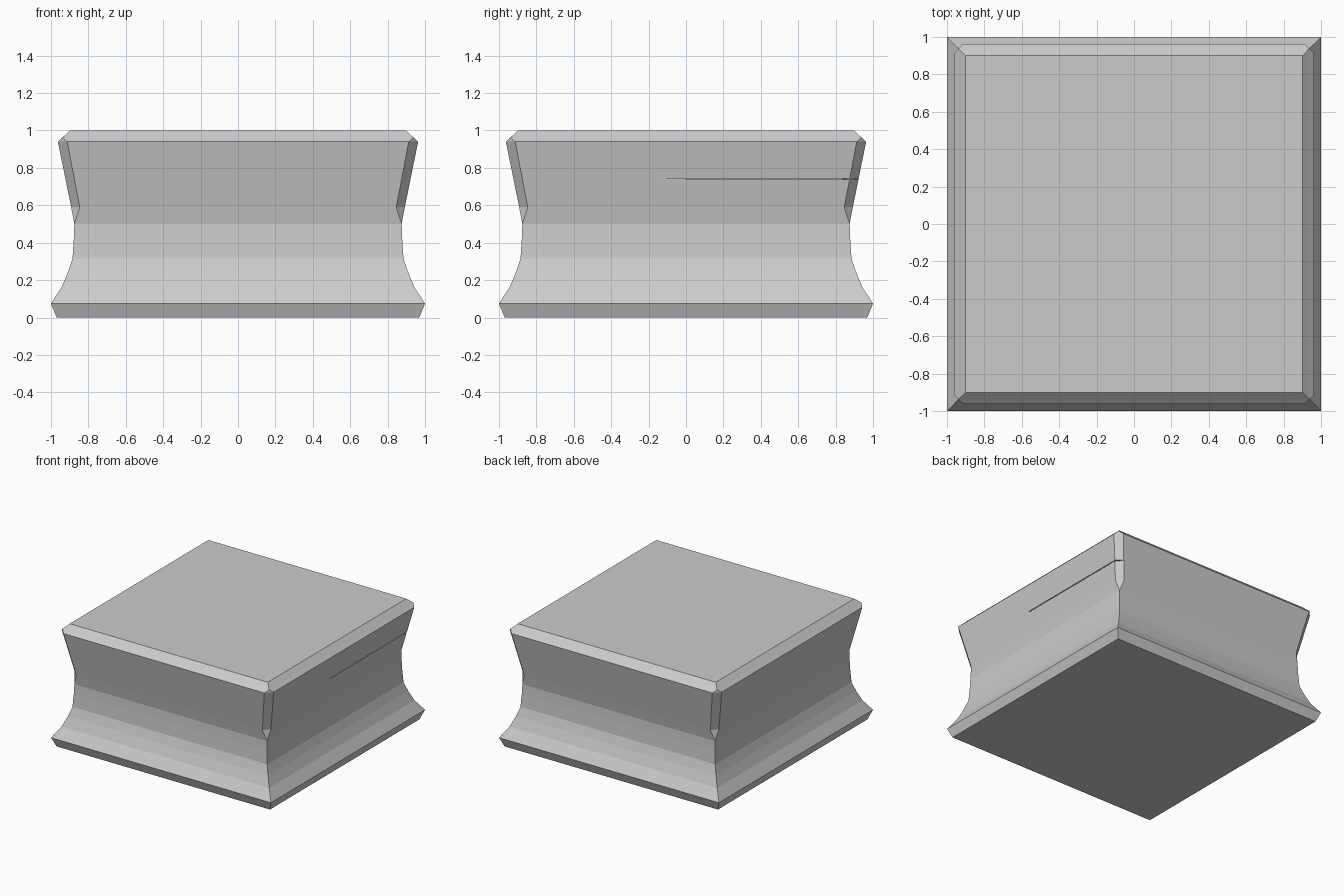
import bpy, bmesh

if "Cube" in bpy.data.objects:
    bpy.data.objects.remove(bpy.data.objects["Cube"])

# Profile rings, bottom to top: height, half width, corner chamfer
RINGS = [
    (0.00, 0.97, 0), (0.075, 1.0, 0), (0.16, 0.944, 0), (0.24, 0.91, 0),
    (0.315, 0.885, 0), (0.42, 0.878, 0), (0.50, 0.875, 0),
    (0.59, 0.892, 0.046), (0.94, 0.963, 0.05),
    (0.963, 0.938, 0), (1.0, 0.90, 0),
]


def ring_points(z, h, c):
    # One point per sharp corner, two per chamfered corner
    pts = []
    for sx, sy in ((1, 1), (-1, 1), (-1, -1), (1, -1)):
        pair = [(sx * h, sy * (h - c), z), (sx * (h - c), sy * h, z)]
        pts += pair if sx * sy > 0 else pair[::-1]
    return pts


def make_object(name, bm):
    bmesh.ops.recalc_face_normals(bm, faces=bm.faces)
    mesh = bpy.data.meshes.new(name)
    bm.to_mesh(mesh)
    bm.free()
    ob = bpy.data.objects.new(name, mesh)
    bpy.context.collection.objects.link(ob)
    return ob


# Stone block: lofted square profile with chamfered upper corners
bm = bmesh.new()
loops = [[bm.verts.new(p) for p in ring_points(*r)] for r in RINGS]
for a, b in zip(loops, loops[1:]):
    for i in range(8):
        j = (i + 1) % 8
        bm.faces.new((a[i], a[j], b[j], b[i]))
bm.faces.new(loops[0][::-1])
bm.faces.new(loops[-1])
bmesh.ops.remove_doubles(bm, verts=bm.verts, dist=0.0005)
block = make_object("pedestal_block", bm)

# Thin crack on the right face, running round the back corner chamfer
bm = bmesh.new()
outline = [(1.1, -0.13), (1.1, 1.0), (0.95, 1.0), (0.86, 0.90), (0.905, 0.84), (0.915, -0.13)]
low = [bm.verts.new((x, y, 0.737)) for x, y in outline]
high = [bm.verts.new((x, y, 0.743)) for x, y in outline]
bm.faces.new(low)
bm.faces.new(high)
for i in range(len(low)):
    j = (i + 1) % len(low)
    bm.faces.new((low[i], low[j], high[j], high[i]))
cutter = make_object("crack_cutter", bm)
cutter.hide_render = True
cutter.hide_set(True)

cut = block.modifiers.new("crack", 'BOOLEAN')
cut.operation = 'DIFFERENCE'
cut.solver = 'EXACT'
cut.object = cutter
